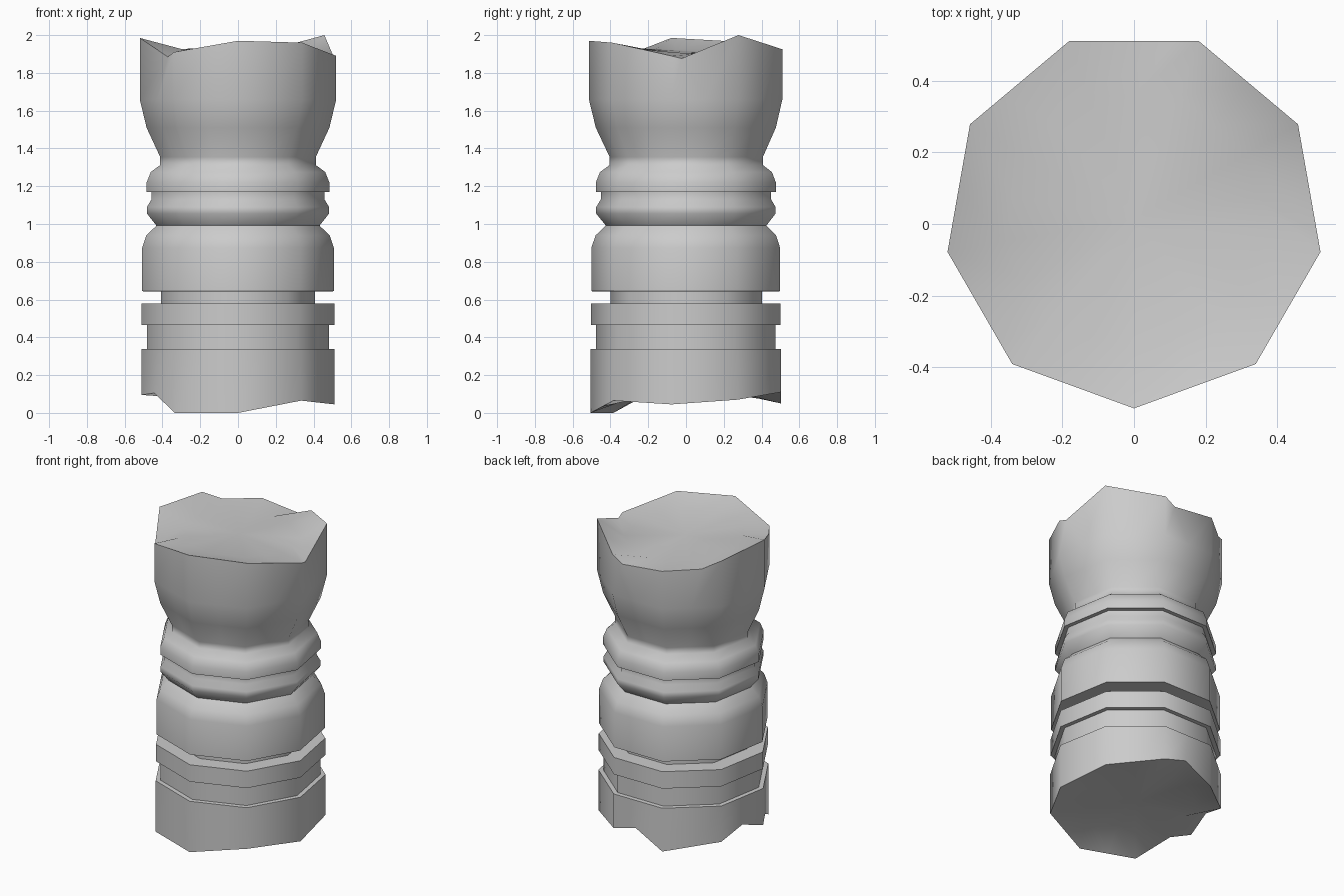
import bpy, bmesh, math

if "Cube" in bpy.data.objects:
    bpy.data.objects.remove(bpy.data.objects["Cube"])

SIDES = 9
CY = 0.014  # nonagon centre, so the bounds are centred on y = 0
K = 1 / math.cos(math.radians(10))  # half width in x -> corner radius

# Moulded shaft profile: (half width, z); first and last rows are the broken rims
PROFILE = [(0.512, 0.0), (0.512, 0.337), (0.483, 0.338), (0.483, 0.465),
           (0.51, 0.466), (0.51, 0.578), (0.407, 0.579), (0.407, 0.643),
           (0.507, 0.644), (0.507, 0.875), (0.485, 0.94), (0.435, 0.988),
           (0.432, 0.992), (0.482, 1.055), (0.482, 1.09), (0.458, 1.13), (0.458, 1.169),
           (0.484, 1.17), (0.484, 1.22), (0.462, 1.275), (0.412, 1.312),
           (0.412, 1.355), (0.484, 1.51), (0.52, 1.66), (0.52, 1.95)]

# Rim heights at the corners, from the front corner round towards +x
TOP = [1.97, 1.96, 1.89, 2.0, 1.925, 1.91, 1.965, 1.985, 1.91]
BOT = [0.0, 0.065, 0.045, 0.07, 0.11, 0.05, 0.10, 0.095, 0.0]
# Chips between corners: side -> (position along side, height)
TOP_CHIP = {2: (0.15, 1.876), 4: (0.2, 1.88), 5: (0.66, 1.915), 7: (0.82, 1.885)}
BOT_CHIP = {4: (0.45, 0.155), 6: (0.5, 0.155), 7: (0.38, 0.105)}


def corner(i, r):
    a = math.radians(-90 + 40 * i)
    return r * math.cos(a), r * math.sin(a)


def ring(half, z=None, heights=None, chips=None):
    """Nonagon loop with one extra point on each side."""
    pts = []
    for i in range(SIDES):
        j = (i + 1) % SIDES
        (x0, y0), (x1, y1) = corner(i, half * K), corner(j, half * K)
        if heights:
            t, zc = chips.get(i, (0.5, (heights[i] + heights[j]) / 2))
            z0 = heights[i]
        else:
            t, z0, zc = 0.5, z, z
        pts.append((x0, y0 + CY, z0))
        pts.append((x0 + (x1 - x0) * t, y0 + (y1 - y0) * t + CY, zc))
    return pts


bm = bmesh.new()
loops = []
last = len(PROFILE) - 1
for n, (half, z) in enumerate(PROFILE):
    if n == 0:
        pts = ring(half, heights=BOT, chips=BOT_CHIP)
    elif n == last:
        pts = ring(half, heights=TOP, chips=TOP_CHIP)
    else:
        pts = ring(half, z)
    loops.append([bm.verts.new(p) for p in pts])


def bridge(a, b):
    for i in range(len(a)):
        j = (i + 1) % len(a)
        bm.faces.new((a[i], a[j], b[j], b[i]))


for a, b in zip(loops, loops[1:]):
    bridge(a, b)


# Broken ends: gently tilted planes rising or dipping to the rims
def cap(rim, plane):
    inner = [bm.verts.new((x, y, plane(x, y))) for x, y, z in ring(0.36, 0)]
    bridge(rim, inner)
    centre = bm.verts.new((0, CY, plane(0, CY)))
    for i in range(len(inner)):
        bm.faces.new((inner[i], inner[(i + 1) % len(inner)], centre))


cap(loops[-1], lambda x, y: 1.912 - 0.05 * y - 0.02 * x)
cap(loops[0], lambda x, y: 0.09 + 0.06 * y)
bmesh.ops.recalc_face_normals(bm, faces=bm.faces)

mesh = bpy.data.meshes.new("broken_column")
bm.to_mesh(mesh)
bm.free()
column = bpy.data.objects.new("broken_column", mesh)
bpy.context.collection.objects.link(column)
bpy.context.view_layer.objects.active = column
column.select_set(True)
bpy.ops.object.shade_smooth_by_angle(angle=math.radians(60))
